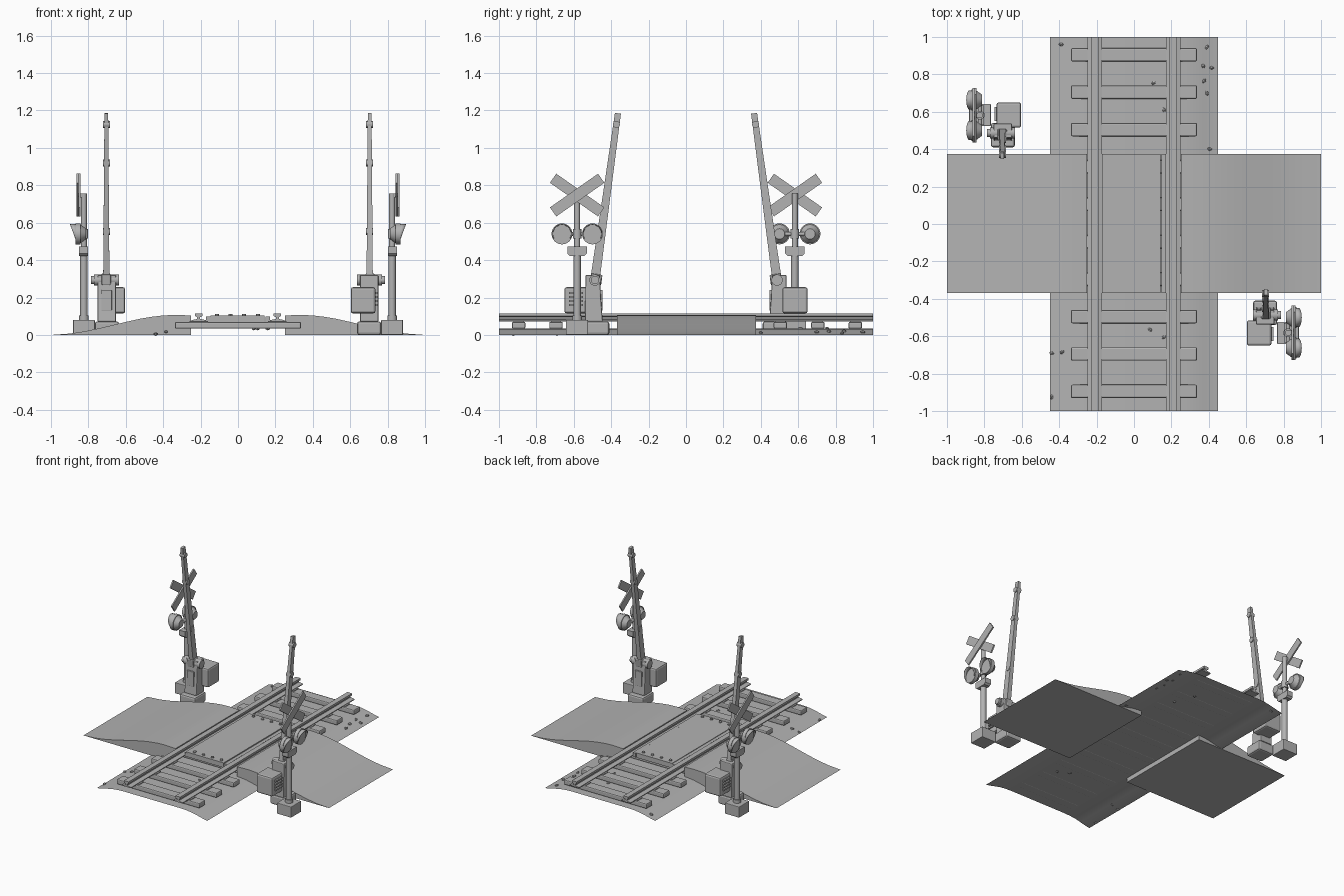
import bpy, bmesh, math
from mathutils import Matrix, Vector

cube = bpy.data.objects.get("Cube")
if cube:
    bpy.data.objects.remove(cube, do_unlink=True)

grey = bpy.data.materials.new("plain grey")
grey.use_nodes = True
grey.diffuse_color = (0.45, 0.45, 0.45, 1)
grey.node_tree.nodes["Principled BSDF"].inputs["Base Color"].default_value = (0.45, 0.45, 0.45, 1)

spin = Matrix.Identity(4)


def finish(name, bm, smooth=False, bevel=0, recalc=True):
    if recalc:
        bmesh.ops.recalc_face_normals(bm, faces=bm.faces)
    bmesh.ops.transform(bm, matrix=spin, verts=bm.verts)
    mesh = bpy.data.meshes.new(name)
    bm.to_mesh(mesh)
    bm.free()
    ob = bpy.data.objects.new(name, mesh)
    bpy.context.collection.objects.link(ob)
    mesh.materials.append(grey)
    if bevel:
        mod = ob.modifiers.new("bevel", 'BEVEL')
        mod.width, mod.segments = bevel, 2
    if smooth:
        bpy.ops.object.select_all(action='DESELECT')
        bpy.context.view_layer.objects.active = ob
        ob.select_set(True)
        bpy.ops.object.shade_smooth_by_angle(angle=math.radians(35))
    return ob


def box(name, x, y, z, bevel=0, turn=0):
    """Box between three (low, high) ranges, optionally turned about x."""
    bm = bmesh.new()
    centre = Vector([sum(r) / 2 for r in (x, y, z)])
    size = [r[1] - r[0] for r in (x, y, z)]
    bmesh.ops.create_cube(bm, size=1, matrix=Matrix.Translation(centre)
                          @ Matrix.Rotation(turn, 4, 'X') @ Matrix.Diagonal((*size, 1)))
    return finish(name, bm, bevel=bevel)


def rod(name, a, b, r1, r2=None, sides=20):
    """Cylinder or cone from point a to point b."""
    a, b = Vector(a), Vector(b)
    bm = bmesh.new()
    rot = (b - a).to_track_quat('Z', 'Y').to_matrix().to_4x4()
    bmesh.ops.create_cone(bm, cap_ends=True, segments=sides, radius1=r1,
                          radius2=r1 if r2 is None else r2, depth=(b - a).length,
                          matrix=Matrix.Translation((a + b) / 2) @ rot)
    return finish(name, bm, smooth=True)


def extrude(name, profile, axis, low, high, smooth=False, bevel=0):
    """Closed profile pushed along x or y."""
    bm = bmesh.new()
    place = (lambda p: (low, *p)) if axis == 'x' else (lambda p: (p[0], low, p[1]))
    face = bm.faces.new([bm.verts.new(place(p)) for p in profile])
    new = bmesh.ops.extrude_face_region(bm, geom=[face])["geom"]
    step = (high - low, 0, 0) if axis == 'x' else (0, high - low, 0)
    bmesh.ops.translate(bm, vec=step, verts=[v for v in new if isinstance(v, bmesh.types.BMVert)])
    return finish(name, bm, smooth, bevel)


# Ballast bed: an open arched sheet
bed = [(0.45, 0), (0.41, 0.007), (0.37, 0.017), (0.33, 0.026), (0.28, 0.032), (0.22, 0.034)]
bed = [(-x, z) for x, z in bed] + bed[::-1]
bm = bmesh.new()
rows = [[bm.verts.new((x, y, z)) for x, z in bed] for y in (-1, 1)]
for i in range(len(bed) - 1):
    bm.faces.new((rows[0][i], rows[0][i + 1], rows[1][i + 1], rows[1][i]))
finish("ballast_bed", bm, smooth=True, recalc=False)

# Ties with rail plates
for i in range(10):
    y = -0.895 + 0.2 * i
    box("tie", (-0.337, 0.337), (y - 0.036, y + 0.036), (0.033, 0.07), bevel=0.008)
    for s in (-1, 1):
        box("tie_plate", (s * 0.21 - 0.05, s * 0.21 + 0.05), (y - 0.028, y + 0.028), (0.068, 0.075))

# Rails with a foot, web and head
half = [(0.039, 0.073), (0.039, 0.079), (0.008, 0.085), (0.008, 0.096), (0.019, 0.1), (0.019, 0.115)]
rail = half + [(-x, z) for x, z in half[::-1]]
for s in (-1, 1):
    extrude("rail", [(s * 0.21 + x, z) for x, z in rail], 'y', -1, 1)

# Road ramps
ramp = [(0.25, 0), (0.25, 0.104), (0.34, 0.107), (0.4, 0.104), (0.46, 0.097), (0.52, 0.087),
        (0.58, 0.074), (0.66, 0.055), (0.74, 0.036), (0.82, 0.019), (0.9, 0.007), (1, 0)]
for s in (-1, 1):
    extrude("road_ramp", [(s * x, z) for x, z in ramp], 'y', -0.37, 0.375, smooth=True)

# Crossing panel between the rails, with edge seals and bolts
box("crossing_panel", (-0.148, 0.142), (-0.37, 0.375), (0.068, 0.103))
for s in (-1, 1):
    box("panel_seal", (s * 0.159 - 0.012, s * 0.159 + 0.012), (-0.37, 0.375), (0.068, 0.099))
    for i in range(4):
        x, y = -0.113 + 0.073 * i, s * 0.343
        rod("panel_bolt", (x, y, 0.1), (x, y, 0.111), 0.011, sides=8)

# Loose stones
stones = [(-.39, .96), (.39, .945), (.37, .845), (.415, .835), (.375, .765), (.39, .7), (.405, .4),
          (.105, .755), (.16, .61), (-.44, -.69), (-.385, -.685), (-.44, -.925), (.085, -.565), (.16, -.605)]
for i, (x, y) in enumerate(stones):
    bm = bmesh.new()
    height = 0.034 * min(1, (0.46 - abs(x)) / 0.15)
    bmesh.ops.create_icosphere(bm, subdivisions=1, radius=0.012, matrix=Matrix.Translation((x, y, height))
                               @ Matrix.Rotation(i, 4, 'Z') @ Matrix.Diagonal((1.2, 0.8, 0.8, 1)))
    finish("stone", bm)


def lamp(y, z=0.54):
    """Flashing lamp facing outward, with a hood."""
    rod("lamp_housing", (0.812, y, z), (0.842, y, z), 0.028, 0.05, 24)
    rod("lamp_rim", (0.842, y, z), (0.868, y, z), 0.056, sides=24)
    bm = bmesh.new()
    pairs = []
    for i in range(17):
        a = math.radians(-30 + 15 * i)
        c, s = math.cos(a) * 0.052, math.sin(a)
        reach = 0.87 + 0.027 * (s + 0.5) / 1.5
        pairs.append([bm.verts.new((x, y + c, z + s * 0.052)) for x in (0.86, reach)])
    for p, q in zip(pairs, pairs[1:]):
        bm.faces.new((p[0], p[1], q[1], q[0]))
    hood = finish("lamp_hood", bm, smooth=True)
    hood.modifiers.new("thickness", 'SOLIDIFY').thickness = 0.004


def signal():
    px, py = 0.824, -0.582
    box("signal_footing", (0.765, 0.882), (-0.642, -0.524), (0, 0.08), bevel=0.004)
    rod("mast_collar", (px, py, 0.08), (px, py, 0.105), 0.026)
    rod("mast_sleeve", (px, py, 0.1), (px, py, 0.43), 0.02)
    rod("mast", (px, py, 0.42), (px, py, 0.755), 0.016)
    # Small plate below the lamps
    extrude("mast_plate", [(-0.622, 0.423), (-0.542, 0.423), (-0.53, 0.435), (-0.53, 0.472),
                           (-0.634, 0.472), (-0.634, 0.435)], 'x', 0.803, 0.85)
    rod("lamp_crossbar", (px, -0.66, 0.54), (px, -0.5, 0.54), 0.011)
    rod("lamp_clamp", (px, py, 0.515), (px, py, 0.565), 0.023)
    for y in (-0.663, -0.5):
        lamp(y)
    # Crossed boards
    box("crossbuck_bracket", (px, 0.855), (py - 0.012, py + 0.012), (0.735, 0.755))
    for s in (-1, 1):
        x = 0.853 + 0.005 * s
        box("crossbuck_board", (x - 0.005, x + 0.005), (py - 0.157, py + 0.157),
            (0.718, 0.777), turn=s * math.radians(35))


def gate():
    box("gate_footing", (0.637, 0.765), (-0.54, -0.41), (0, 0.072), bevel=0.012)
    extrude("gate_housing", [(-0.54, 0.07), (-0.445, 0.07), (-0.455, 0.2), (-0.46, 0.32), (-0.537, 0.32)],
            'x', 0.652, 0.75, bevel=0.006)
    box("housing_plate", (0.675, 0.73), (-0.46, -0.446), (0.13, 0.24), bevel=0.003)
    box("control_cabinet", (0.603, 0.735), (-0.65, -0.515), (0.115, 0.255), bevel=0.012)
    for i in range(4):
        z = 0.155 + 0.021 * i
        box("cabinet_louvre", (0.73, 0.746), (-0.625, -0.55), (z, z + 0.011))
    # Pivot and raised arm
    rod("gate_pivot", (0.635, -0.487, 0.293), (0.77, -0.487, 0.293), 0.03)
    rod("pivot_cap", (0.765, -0.487, 0.293), (0.785, -0.487, 0.293), 0.022)
    box("arm_clamp", (0.68, 0.73), (-0.51, -0.45), (0.27, 0.325), bevel=0.006, turn=-0.14)
    foot, tip = Vector((0.704, -0.49, 0.27)), Vector((0.704, -0.364, 1.185))
    bm = bmesh.new()
    bmesh.ops.create_cube(bm, size=1)
    for v in bm.verts:
        end, wide, deep = (tip, 0.02, 0.032) if v.co.z > 0 else (foot, 0.034, 0.05)
        v.co = end + Vector((v.co.x * wide, v.co.y * deep, -v.co.y * deep * 0.14))
    finish("gate_arm", bm)
    for t in (0.31, 0.71, 0.935):
        p = foot.lerp(tip, t)
        rod("arm_light", p - Vector((0.019, 0, 0)), p + Vector((0.019, 0, 0)), 0.019, sides=16)


# One signal and gate on each side of the track
for turn in (0, math.pi):
    spin = Matrix.Rotation(turn, 4, 'Z')
    signal()
    gate()
